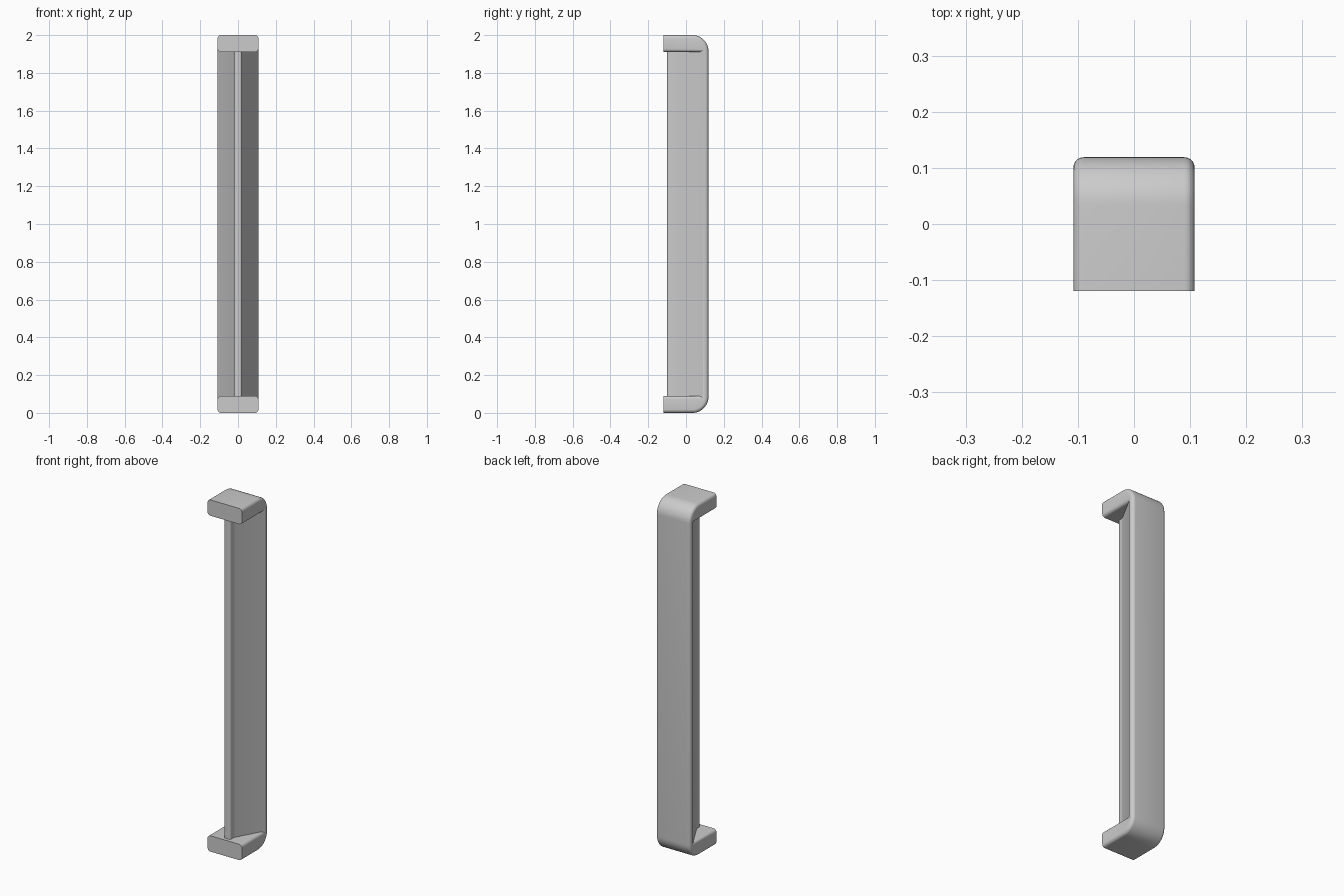
import bpy, bmesh, math

cube = bpy.data.objects.get("Cube")
if cube:
    bpy.data.objects.remove(cube, do_unlink=True)

HALF_W, FRONT, BACK = 0.108, -0.119, 0.119
HEIGHT, ARM, PLATE = 2.0, 0.09, 0.078
BEND, EDGE = 0.085, 0.018

grey = bpy.data.materials.new("satin grey")
grey.use_nodes = True
colour = (0.6, 0.6, 0.6, 1)
grey.diffuse_color = colour
grey.node_tree.nodes["Principled BSDF"].inputs["Base Color"].default_value = colour


def arc(cx, cy, r, start, end, steps):
    angles = [math.radians(start + (end - start) * i / steps) for i in range(steps + 1)]
    return [(cx + r * math.cos(a), cy + r * math.sin(a)) for a in angles]


def extrude(bm, points, direction):
    """Extrude a closed outline and return its two end caps."""
    start = bm.faces.new([bm.verts.new(p) for p in points])
    result = bmesh.ops.extrude_face_region(bm, geom=[start], use_keep_orig=True)
    moved = [g for g in result["geom"] if isinstance(g, bmesh.types.BMVert)]
    bmesh.ops.translate(bm, verts=moved, vec=direction)
    end = next(g for g in result["geom"] if isinstance(g, bmesh.types.BMFace))
    bmesh.ops.recalc_face_normals(bm, faces=bm.faces)
    return start, end


def finish(name, bm):
    mesh = bpy.data.meshes.new(name)
    bm.to_mesh(mesh)
    bm.free()
    obj = bpy.data.objects.new(name, mesh)
    bpy.context.collection.objects.link(obj)
    mesh.materials.append(grey)
    bpy.ops.object.select_all(action="DESELECT")
    obj.select_set(True)
    bpy.context.view_layer.objects.active = obj
    bpy.ops.object.shade_smooth_by_angle(angle=math.radians(30))
    return obj


# Bracket: C-shaped side outline with rounded outer bends
outline = [(FRONT, 0)]
outline += arc(BACK - BEND, BEND, BEND, -90, 0, 12)
outline += arc(BACK - BEND, HEIGHT - BEND, BEND, 0, 90, 12)
outline += [(FRONT, HEIGHT), (FRONT, HEIGHT - ARM), (PLATE, HEIGHT - ARM),
            (PLATE, ARM), (FRONT, ARM)]
bm = bmesh.new()
caps = extrude(bm, [(-HALF_W, y, z) for y, z in outline], (2 * HALF_W, 0, 0))
# Soften the long edges, leaving the mounting faces crisp
soft = [e for cap in caps for e in cap.edges
        if any(v.co.y > FRONT + 0.001 for v in e.verts)]
bmesh.ops.bevel(bm, geom=soft, offset=EDGE, segments=5, profile=0.5, affect="EDGES")
finish("handle_bracket", bm)

# Grip: tapered section ending in a narrow rounded rib
half = arc(0.009, -0.088, 0.012, -90, 0, 5)
half += [(0.021, -0.07), (0.024, -0.061), (0.107, 0.09), (0.09, 0.1)]
section = half + [(-x, y) for x, y in reversed(half)]
bm = bmesh.new()
extrude(bm, [(x, y, ARM - 0.02) for x, y in section], (0, 0, HEIGHT - 2 * ARM + 0.04))
finish("grip_rib", bm)
